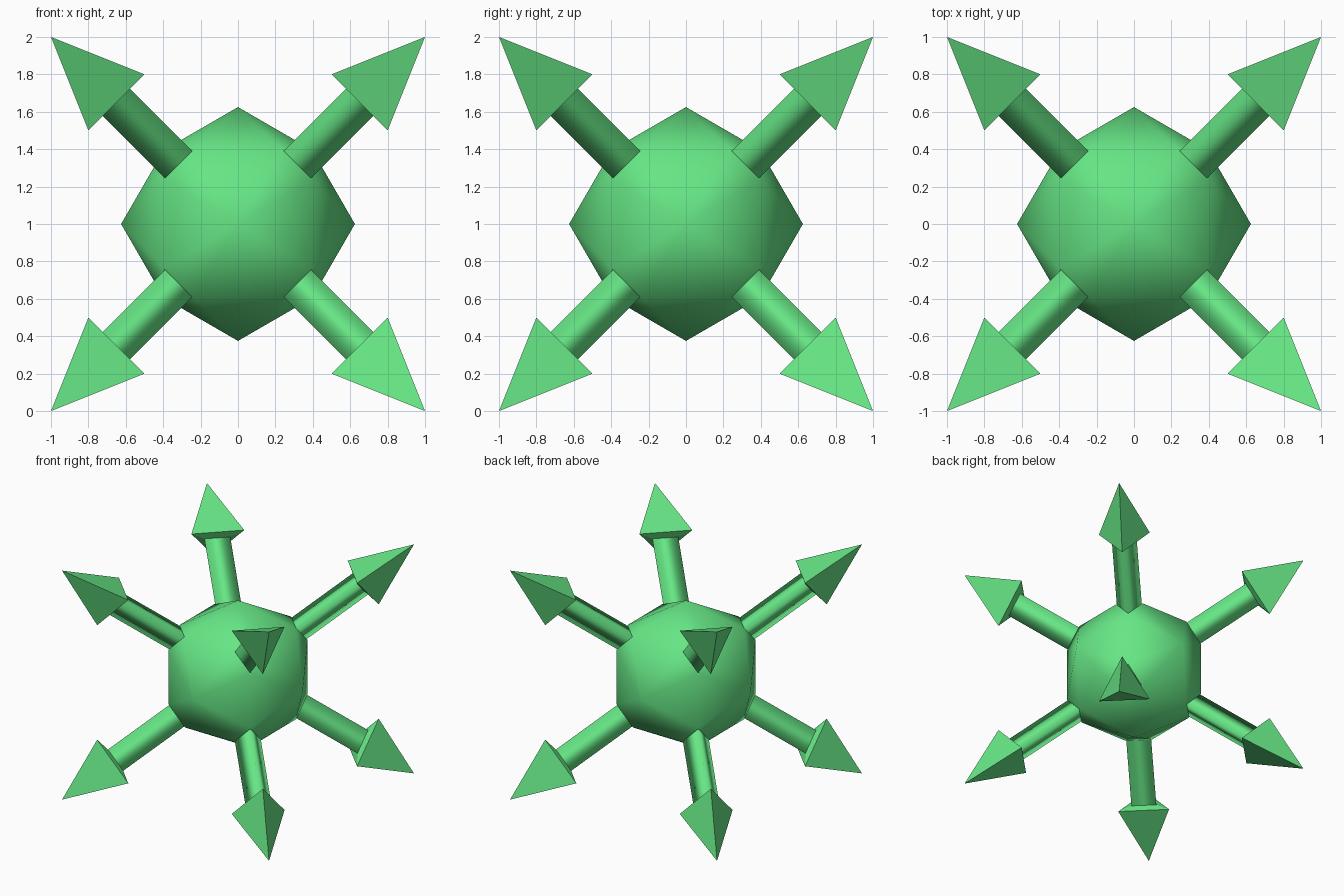
import bpy, bmesh
from math import atan2
from itertools import product
from mathutils import Vector

if "Cube" in bpy.data.objects:
    bpy.data.objects.remove(bpy.data.objects["Cube"])

CENTER = Vector((0, 0, 1))
green = bpy.data.materials.new("green")
green.diffuse_color = (0.133, 0.79, 0.235, 1)
green.use_nodes = True
green.node_tree.nodes["Principled BSDF"].inputs["Base Color"].default_value = green.diffuse_color


def build(name, verts, faces, smooth):
    """Mesh object with all faces turned away from the part's middle."""
    bm = bmesh.new()
    vs = [bm.verts.new(Vector(v) + CENTER) for v in verts]
    mid = sum((v.co for v in vs), Vector()) / len(vs)
    for f in faces:
        face = bm.faces.new([vs[i] for i in f])
        face.smooth = smooth
        face.normal_update()
        if face.normal.dot(face.calc_center_median() - mid) < 0:
            face.normal_flip()
    me = bpy.data.meshes.new(name)
    bm.to_mesh(me)
    bm.free()
    me.materials.append(green)
    ob = bpy.data.objects.new(name, me)
    bpy.context.collection.objects.link(ob)
    return ob


def ring(signs, near, far):
    """Triangle across a cube diagonal: one small coordinate, two large."""
    return [tuple(s * (near if i == k else far) for i, s in enumerate(signs))
            for k in range(3)]


def band(a, b):
    """Three quads joining two triangle rings starting at index a and b."""
    return [(a + i, a + (i + 1) % 3, b + (i + 1) % 3, b + i) for i in range(3)]


IN, OUT, PEAK = 0.235, 0.396, 0.625
corners = list(product((-1, 1), repeat=3))

# core: truncated cube, each octagon raised to a point, corners cut flat
verts = [v for s in corners for v in ring(s, IN, OUT)]
faces = []
for axis, sign in product(range(3), (-1, 1)):
    u, w = (axis + 1) % 3, (axis + 2) % 3
    octagon = [i for i, v in enumerate(verts[:24]) if abs(v[axis] - sign * OUT) < 1e-6]
    octagon.sort(key=lambda i: atan2(verts[i][w], verts[i][u]))
    peak = [0, 0, 0]
    peak[axis] = sign * PEAK
    verts.append(tuple(peak))
    faces += [(octagon[i], octagon[(i + 1) % 8], len(verts) - 1) for i in range(8)]
build("core", verts, faces, True)

# eight arms: thin collar on the core, three-sided shaft and flat pyramid head
for n, s in enumerate(corners, 1):
    rim = ring(s, IN, OUT)
    start = ring(s, 0.244, 0.391)
    end = ring(s, 0.592, 0.739)
    build(f"collar_{n}", rim + start + [(0, 0, 0)], band(0, 3), False)
    build(f"shaft_{n}", start + end, band(0, 3), True)
    base = ring(s, 0.5, 0.8)
    build(f"arrow_head_{n}", end + base + [s],
          band(0, 3) + [(3 + i, 3 + (i + 1) % 3, 6) for i in range(3)], False)
